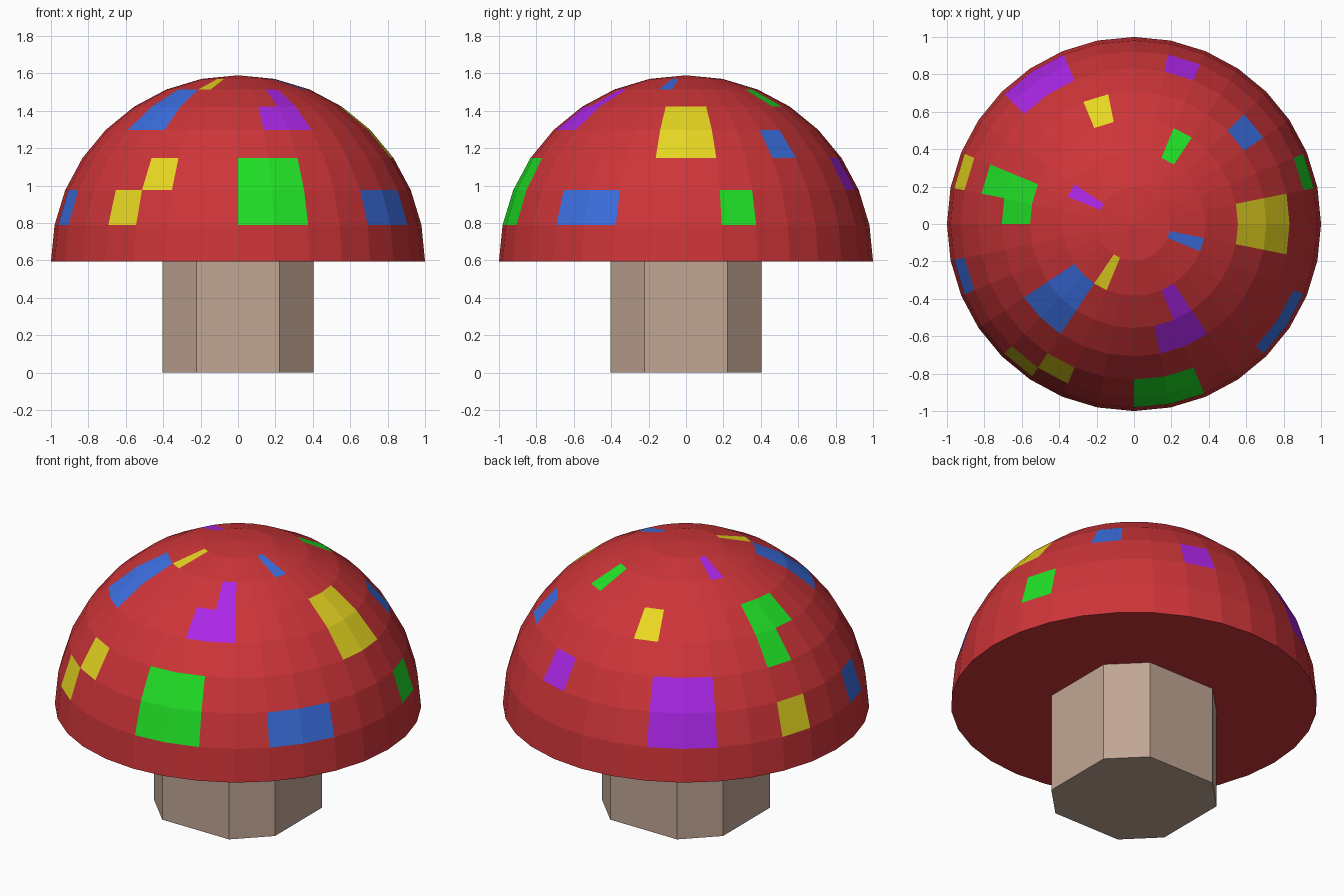
import bpy, bmesh, math

if "Cube" in bpy.data.objects:
    bpy.data.objects.remove(bpy.data.objects["Cube"])

BASE_Z = 0.595
SEGS, RINGS = 32, 16


def material(name, rgb):
    mat = bpy.data.materials.new(name)
    mat.diffuse_color = (*rgb, 1)
    mat.use_nodes = True
    mat.node_tree.nodes["Principled BSDF"].inputs["Base Color"].default_value = mat.diffuse_color
    return mat


def make_object(name, bm, mats):
    bmesh.ops.recalc_face_normals(bm, faces=bm.faces)
    mesh = bpy.data.meshes.new(name)
    bm.to_mesh(mesh)
    bm.free()
    for m in mats:
        mesh.materials.append(m)
    obj = bpy.data.objects.new(name, mesh)
    bpy.context.collection.objects.link(obj)
    return obj


COLOURS = ["red", "green", "purple", "yellow", "blue"]
mats = [material("cap_red", (0.61, 0.035, 0.04)),
        material("patch_green", (0.015, 0.75, 0.02)),
        material("patch_purple", (0.41, 0.02, 0.80)),
        material("patch_yellow", (0.80, 0.68, 0.015)),
        material("patch_blue", (0.045, 0.16, 0.75))]

# Patches: colour, rings (0 = rim, counted upward), segments (counter-clockwise from +x)
patches = [
    ("green", (1, 2), (24, 25)), ("green", (3,), (14,)), ("green", (4,), (14, 15)),
    ("green", (5,), (5,)), ("green", (1,), (1,)),
    ("purple", (4,), (25, 26)), ("purple", (5,), (26,)), ("purple", (1, 2), (10, 11)),
    ("purple", (2,), (6,)), ("purple", (6,), (13,)),
    ("yellow", (3, 4), (31, 0)), ("yellow", (6,), (21,)), ("yellow", (2,), (21,)),
    ("yellow", (1,), (20,)), ("yellow", (1,), (14,)), ("yellow", (4,), (9,)),
    ("blue", (6,), (30,)), ("blue", (4, 5), (19, 20)), ("blue", (1,), (28, 29)),
    ("blue", (1,), (17,)), ("blue", (3,), (3,)),
]
lookup = {(k, j): COLOURS.index(c) for c, ks, js in patches for k in ks for j in js}

# Cap: upper half of a sphere with a closed flat underside
bm = bmesh.new()
bmesh.ops.create_uvsphere(bm, u_segments=SEGS, v_segments=RINGS, radius=1)
bmesh.ops.delete(bm, geom=[v for v in bm.verts if v.co.z < -0.01], context='VERTS')
for f in bm.faces:
    c = f.calc_center_median()
    seg = int(math.degrees(math.atan2(c.y, c.x)) % 360 // (360 / SEGS))
    ring = int(math.degrees(math.asin(c.z / c.length)) // (180 / RINGS))
    f.material_index = lookup.get((ring, seg), 0)
bmesh.ops.contextual_create(bm, geom=[e for e in bm.edges if e.is_boundary])
for f in bm.faces:
    if f.calc_center_median().z < 0.01:
        f.material_index = 0
bmesh.ops.scale(bm, vec=(1, 1, 0.995), verts=bm.verts)
bmesh.ops.translate(bm, vec=(0, 0, BASE_Z), verts=bm.verts)
make_object("cap", bm, mats)

# Stem: square block with its upright edges chamfered
bm = bmesh.new()
bmesh.ops.create_cube(bm, size=1)
bmesh.ops.scale(bm, vec=(0.805, 0.805, BASE_Z), verts=bm.verts)
bmesh.ops.translate(bm, vec=(0, 0, BASE_Z / 2), verts=bm.verts)
upright = [e for e in bm.edges if abs(e.verts[0].co.z - e.verts[1].co.z) > 0.1]
bmesh.ops.bevel(bm, geom=upright, offset=0.18, segments=1, affect='EDGES')
make_object("stem", bm, [material("stem_tan", (0.53, 0.38, 0.30))])
